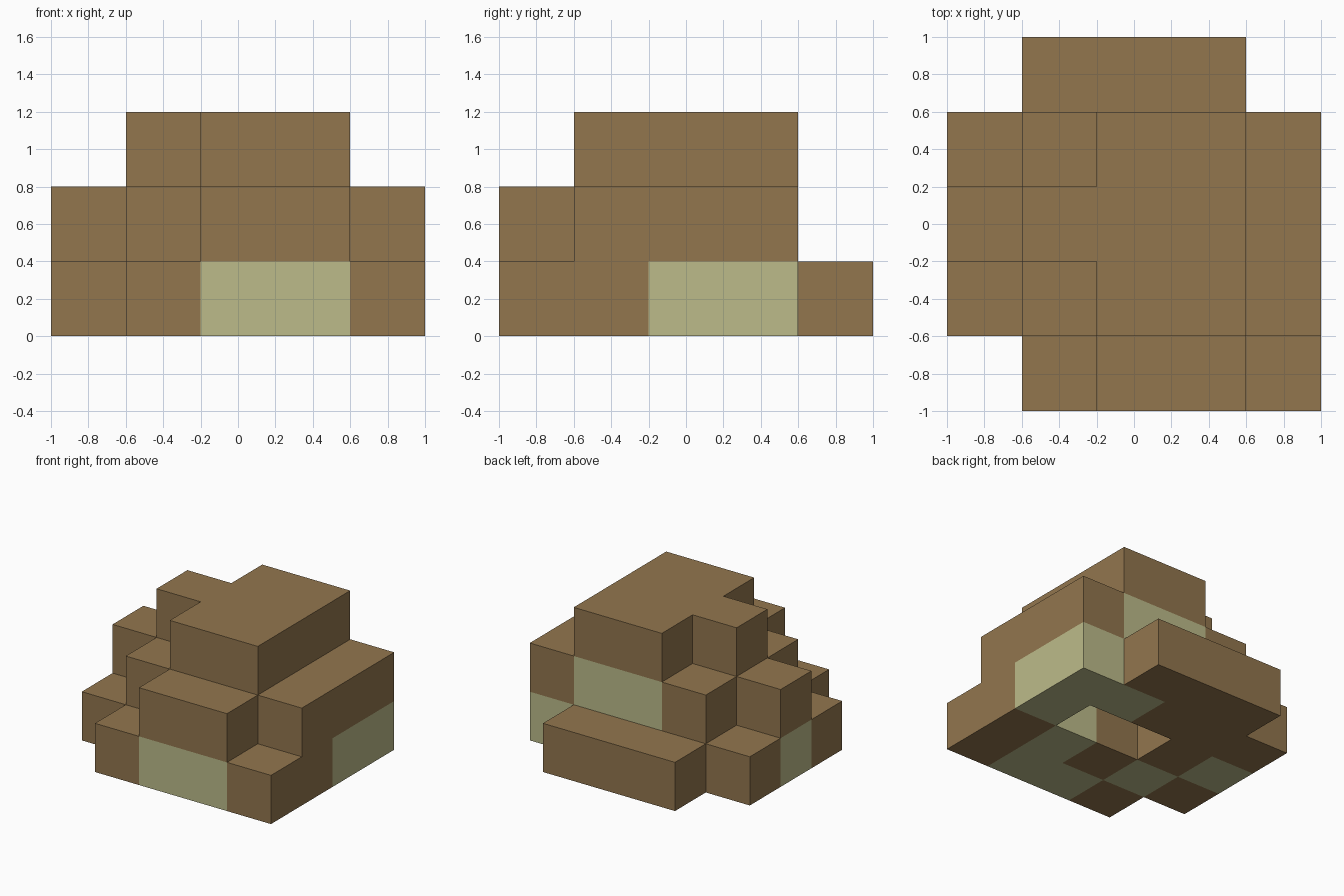
import bpy
import bmesh
from mathutils import Vector

cube = bpy.data.objects.get("Cube")
if cube:
    bpy.data.objects.remove(cube, do_unlink=True)

CELL = 0.4

# Each tier is a floor plan, back row first, left column at -x.
# e = earth block, m = moss block, . = empty
TIERS = {
    "bottom_tier": [".eee.",
                    "eeemm",
                    "me..m",
                    "ememe",
                    ".emme"],
    "middle_tier": [".....",
                    ".emme",
                    "eeeee",
                    ".eeee",
                    "..ee."],
    "top_tier":    [".....",
                    "..ee.",
                    ".eee.",
                    "..ee.",
                    "....."],
}


def make_material(name, rgb):
    mat = bpy.data.materials.new(name)
    mat.use_nodes = True
    color = (*rgb, 1)
    mat.diffuse_color = color
    bsdf = next(n for n in mat.node_tree.nodes if n.type == "BSDF_PRINCIPLED")
    bsdf.inputs["Base Color"].default_value = color
    bsdf.inputs["Roughness"].default_value = 0.9
    return mat


materials = [make_material("earth_brown", (0.288, 0.181, 0.076)),
             make_material("moss_green", (0.503, 0.497, 0.254))]

# Gather the filled cells of all tiers
cells = {}
for level, plan in enumerate(TIERS.values()):
    for row, line in enumerate(plan):
        for col, kind in enumerate(line):
            if kind != ".":
                cells[col - 2, 2 - row, level] = kind


def add_side(bm, cell, axis, sign):
    """Add one outer square of a block, facing along the signed axis."""
    normal = Vector((0, 0, 0))
    normal[axis] = sign
    u = Vector((0, 0, 0))
    u[(axis + 1) % 3] = 1
    v = normal.cross(u)
    center = Vector(cell) + Vector((0, 0, 0.5)) + normal / 2
    corners = [center + (a * u + b * v) / 2
               for a, b in ((-1, -1), (1, -1), (1, 1), (-1, 1))]
    face = bm.faces.new([bm.verts.new(c * CELL) for c in corners])
    face.material_index = int(cells[cell] == "m")


# Build each tier from the sides that touch no other block
for level, name in enumerate(TIERS):
    bm = bmesh.new()
    for cell in cells:
        if cell[2] != level:
            continue
        for axis in range(3):
            for sign in (-1, 1):
                neighbour = list(cell)
                neighbour[axis] += sign
                if tuple(neighbour) not in cells:
                    add_side(bm, cell, axis, sign)
    bmesh.ops.remove_doubles(bm, verts=bm.verts, dist=0.001)
    mesh = bpy.data.meshes.new(name)
    bm.to_mesh(mesh)
    bm.free()
    for mat in materials:
        mesh.materials.append(mat)
    bpy.context.collection.objects.link(bpy.data.objects.new(name, mesh))
